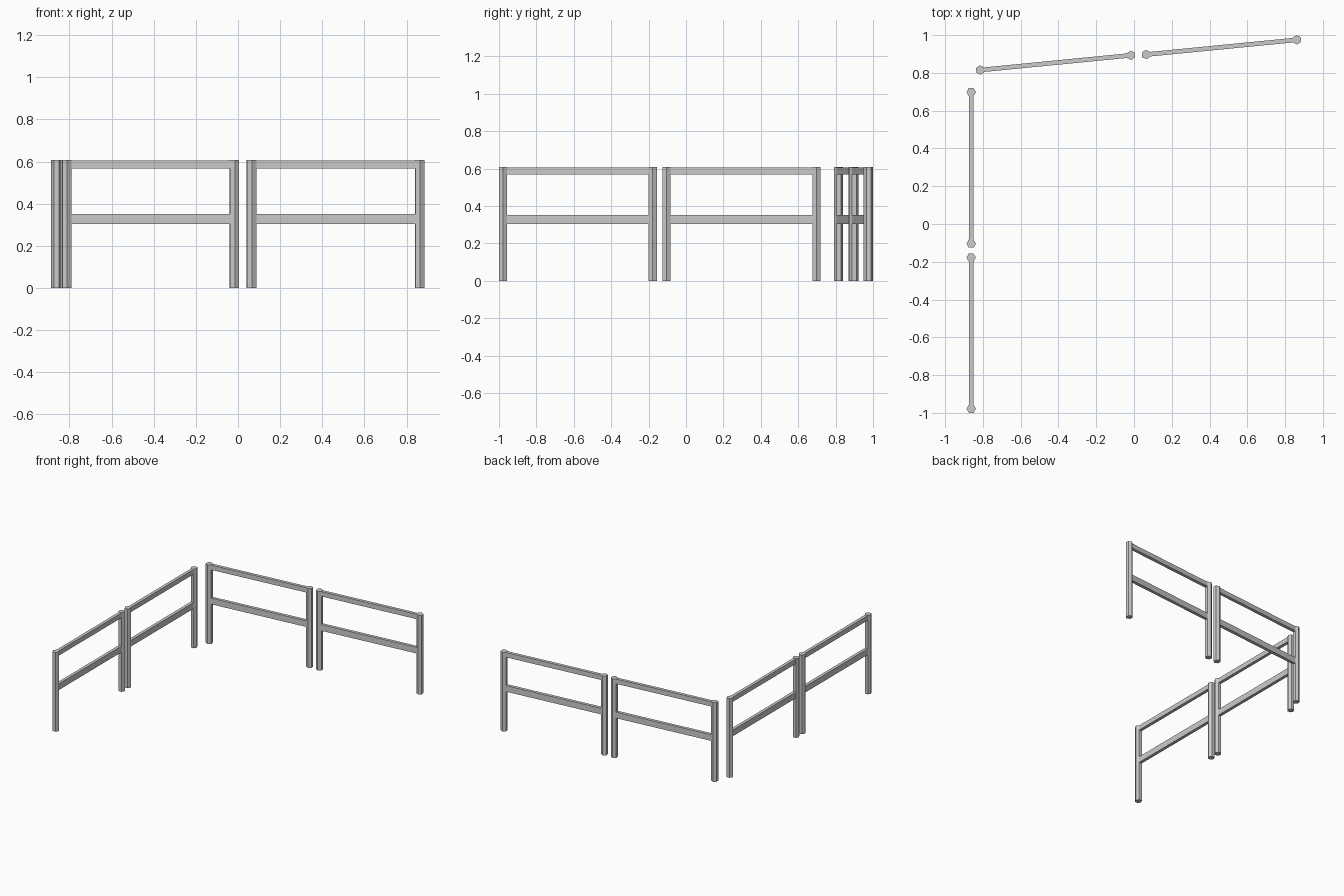
import bpy, math

if "Cube" in bpy.data.objects:
    bpy.data.objects.remove(bpy.data.objects["Cube"])

POST_R, POST_H = 0.025, 0.607


def post(name, x, y, angle):
    # six-sided post with two corners pointing across the fence line
    bpy.ops.mesh.primitive_cylinder_add(vertices=6, radius=POST_R, depth=POST_H,
                                        location=(x, y, POST_H / 2),
                                        rotation=(0, 0, angle))
    bpy.context.object.name = name


def rail(name, x, y, length, angle, z0, z1):
    # flat rectangular board between post centres
    bpy.ops.mesh.primitive_cube_add(size=1, location=(x, y, (z0 + z1) / 2),
                                    rotation=(0, 0, angle))
    ob = bpy.context.object
    ob.name = name
    ob.scale = (length, 0.024, z1 - z0)
    bpy.ops.object.transform_apply(location=False, rotation=False, scale=True)


def panel(name, a, b):
    dx, dy = b[0] - a[0], b[1] - a[1]
    angle = math.atan2(dy, dx)
    mx, my = (a[0] + b[0]) / 2, (a[1] + b[1]) / 2
    length = math.hypot(dx, dy)
    post(name + "_start_post", *a, angle)
    post(name + "_end_post", *b, angle)
    rail(name + "_top_rail", mx, my, length, angle, 0.568, 0.605)
    rail(name + "_lower_rail", mx, my, length, angle, 0.304, 0.351)


# two panels along the left side, two slightly turned panels along the back
panel("left_front_panel", (-0.862, -0.978), (-0.862, -0.178))
panel("left_back_panel", (-0.862, -0.104), (-0.862, 0.698))
panel("back_left_panel", (-0.814, 0.815), (-0.017, 0.893))
panel("back_right_panel", (0.064, 0.897), (0.862, 0.975))
